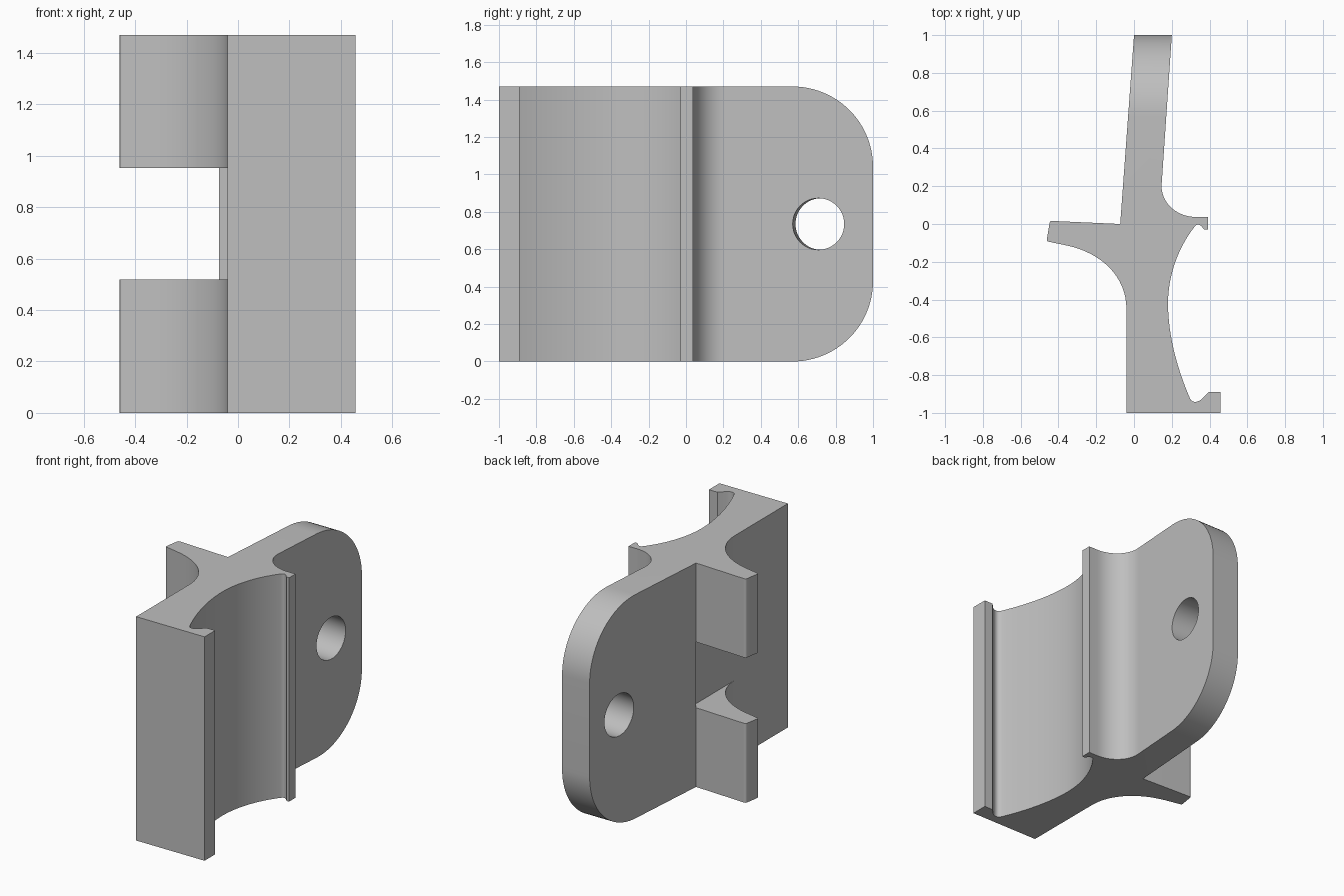
import bpy, bmesh, math
from mathutils import Vector, Matrix

if "Cube" in bpy.data.objects:
    bpy.data.objects.remove(bpy.data.objects["Cube"], do_unlink=True)

HEIGHT = 1.47
MID = HEIGHT / 2

grey = bpy.data.materials.new("plain grey")
grey.use_nodes = True
colour = (0.52, 0.52, 0.52, 1)
grey.diffuse_color = colour
grey.node_tree.nodes["Principled BSDF"].inputs["Base Color"].default_value = colour


def bezier(a, b, c, d, steps=16):
    """Points along a cubic curve, both ends included."""
    a, b, c, d = map(Vector, (a, b, c, d))
    pts = []
    for i in range(steps + 1):
        t = i / steps
        u = 1 - t
        pts.append(tuple(a*u**3 + b*3*u*u*t + c*3*u*t*t + d*t**3))
    return pts


def prism(name, outline, offset):
    """Closed solid made by pushing a flat outline along an offset."""
    bm = bmesh.new()
    base = bm.faces.new([bm.verts.new(p) for p in outline])
    top = bmesh.ops.extrude_face_region(bm, geom=[base])["geom"]
    bmesh.ops.translate(bm, vec=offset, verts=[v for v in top if isinstance(v, bmesh.types.BMVert)])
    bmesh.ops.recalc_face_normals(bm, faces=bm.faces)
    mesh = bpy.data.meshes.new(name)
    bm.to_mesh(mesh)
    bm.free()
    mesh.materials.append(grey)
    obj = bpy.data.objects.new(name, mesh)
    bpy.context.collection.objects.link(obj)
    return obj


def cut(target, cutter, operation):
    cutter.hide_render = True
    mod = target.modifiers.new(cutter.name, "BOOLEAN")
    mod.operation, mod.solver, mod.object = operation, "EXACT", cutter
    bpy.context.view_layer.objects.active = target
    bpy.ops.object.modifier_apply(modifier=mod.name)
    bpy.data.objects.remove(cutter, do_unlink=True)


# Plan profile: foot, saddle, lip, tab, side arm (oversized, trimmed below)
profile = [(-0.04, -1.0), (0.457, -1.0), (0.457, -0.89), (0.395, -0.89)]
profile += bezier((0.355, -0.93), (0.335, -0.945), (0.305, -0.95), (0.295, -0.92), 6)
profile += bezier((0.295, -0.92), (0.235, -0.78), (0.18, -0.60), (0.18, -0.42))[1:]
profile += bezier((0.18, -0.42), (0.18, -0.28), (0.23, -0.13), (0.32, -0.015))[1:]
profile += bezier((0.32, -0.015), (0.33, 0), (0.345, 0), (0.355, -0.01), 5)[1:]
profile += [(0.373, -0.03), (0.392, -0.03), (0.392, 0.037)]
profile += bezier((0.33, 0.037), (0.22, 0.037), (0.135, 0.12), (0.147, 0.22))
profile += [(0.207, 1.1), (0.0075, 1.1), (-0.073, 0)]
profile += bezier((-0.43, 0.016), (-0.44, 0.017), (-0.445, 0.015), (-0.447, 0.005), 4)
profile += bezier((-0.461, -0.08), (-0.462, -0.09), (-0.46, -0.091), (-0.45, -0.094), 4)
profile += bezier((-0.35, -0.115), (-0.17, -0.155), (-0.04, -0.28), (-0.04, -0.45))
bracket = prism("bracket", [(x, y, -0.1) for x, y in profile], (0, 0, HEIGHT + 0.2))

# Side outline with the two rounded tab corners
R = 0.43
side = [(-1.2, 0)]
for zc, start in ((R, -90), (HEIGHT - R, 0)):
    for i in range(25):
        a = math.radians(start + 90 * i / 24)
        side.append((1 - R + R * math.cos(a), zc + R * math.sin(a)))
side.append((-1.2, HEIGHT))
cut(bracket, prism("side_outline", [(-1, y, z) for y, z in side], (2, 0, 0)), "INTERSECT")

# Gap that splits the side arm in two
gap = [(-0.6, -0.6), (-0.04, -0.6), (-0.04, 0), (-0.073, 0), (-0.073, 0.1), (-0.6, 0.1)]
cut(bracket, prism("arm_gap", [(x, y, 0.52) for x, y in gap], (0, 0, 0.432)), "DIFFERENCE")

# Hole square to the leaning tab
axis = Vector((1, -0.075, 0)).normalized()
turn = axis.to_track_quat("Z", "Y").to_matrix().to_4x4()
place = Matrix.Translation((0.18, 0.708, MID)) @ turn
ring = [place @ Vector((0.138 * math.cos(i * math.tau / 48), 0.138 * math.sin(i * math.tau / 48), -0.4))
        for i in range(48)]
cut(bracket, prism("tab_hole", ring, axis * 0.8), "DIFFERENCE")

# Smooth curves, crisp edges
bpy.ops.object.select_all(action="DESELECT")
bracket.select_set(True)
bpy.context.view_layer.objects.active = bracket
bpy.ops.object.shade_smooth_by_angle(angle=math.radians(30))
